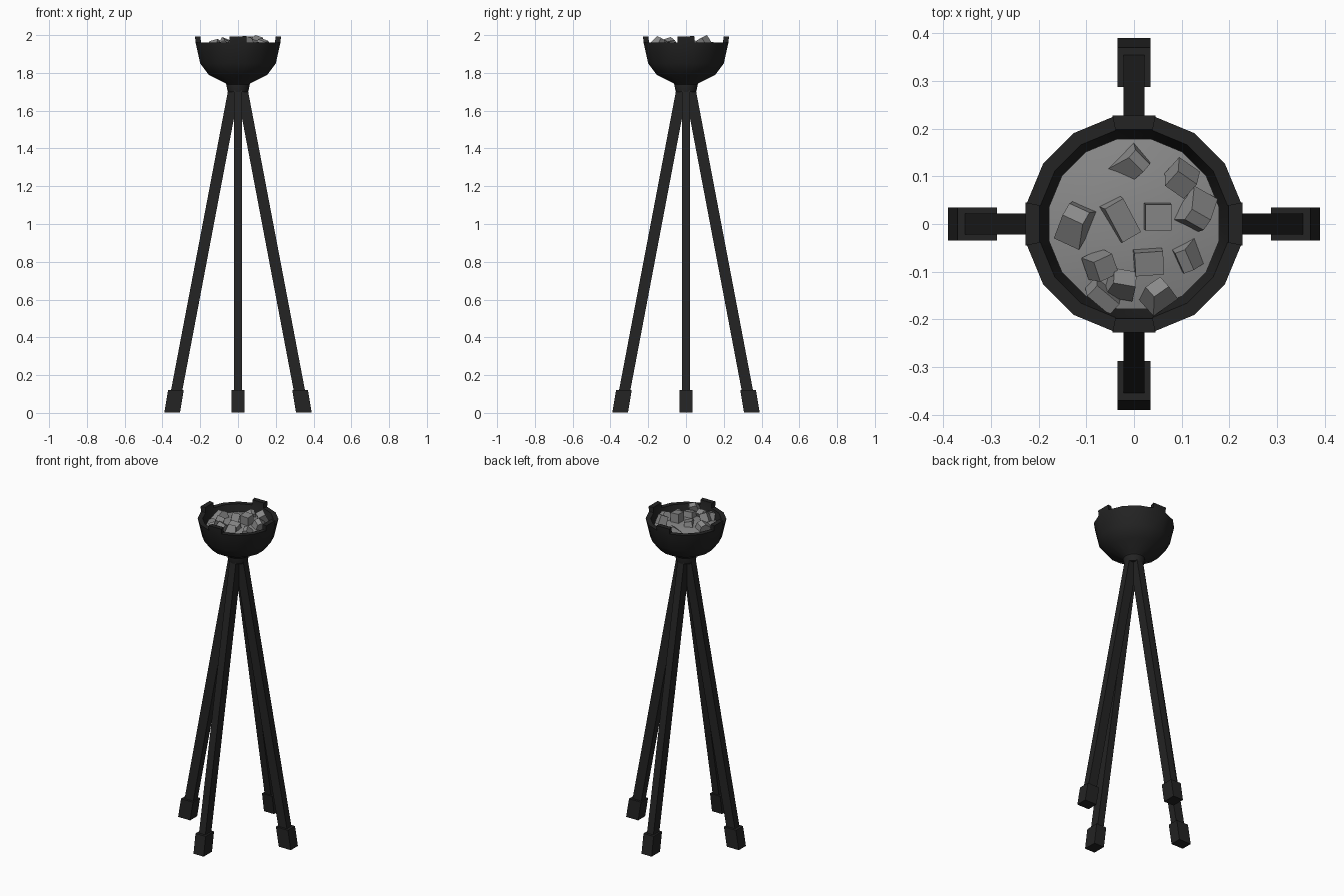
import bpy, bmesh, math
from mathutils import Matrix, Vector, Euler

if "Cube" in bpy.data.objects:
    bpy.data.objects.remove(bpy.data.objects["Cube"])


def material(name, v):
    m = bpy.data.materials.new(name)
    m.diffuse_color = (v, v, v, 1)
    m.use_nodes = True
    m.node_tree.nodes["Principled BSDF"].inputs["Base Color"].default_value = m.diffuse_color
    return m


IRON = material("black iron", 0.017)
COAL = material("grey coal", 0.25)
N = 16


def finish(bm, name, mat, smooth=None):
    bmesh.ops.recalc_face_normals(bm, faces=bm.faces)
    me = bpy.data.meshes.new(name)
    bm.to_mesh(me)
    bm.free()
    ob = bpy.data.objects.new(name, me)
    bpy.context.collection.objects.link(ob)
    me.materials.append(mat)
    if smooth:
        bpy.ops.object.select_all(action='DESELECT')
        ob.select_set(True)
        bpy.context.view_layer.objects.active = ob
        bpy.ops.object.shade_smooth_by_angle(angle=math.radians(smooth))
    return ob


def lathe(bm, profile, sides=N):
    """Rings at half-step angles, so flats face the axes; ends are capped."""
    rings = []
    for r, z in profile:
        rings.append([bm.verts.new((r * math.cos((i + .5) * math.tau / sides),
                                    r * math.sin((i + .5) * math.tau / sides), z))
                      for i in range(sides)])
    for a, b in zip(rings, rings[1:]):
        for i in range(sides):
            j = (i + 1) % sides
            bm.faces.new((a[i], a[j], b[j], b[i]))
    bm.faces.new(rings[0])
    bm.faces.new(rings[-1])


def hexa(bm, bottom, top):
    """Block between two rectangles (x0, x1, half width, z)."""
    vs = []
    for x0, x1, w, z in (bottom, top):
        vs.append([bm.verts.new(p) for p in
                   ((x0, -w, z), (x1, -w, z), (x1, w, z), (x0, w, z))])
    a, b = vs
    bm.faces.new(a)
    bm.faces.new(b)
    for i in range(4):
        j = (i + 1) % 4
        bm.faces.new((a[i], a[j], b[j], b[i]))


# Bowl with thick rim; the rim faces on the four axes rise into lugs
bm = bmesh.new()
lathe(bm, [(.06, 1.735), (.068, 1.745), (.158, 1.79), (.204, 1.85), (.229, 1.96),
           (.200, 1.96), (.172, 1.86), (.12, 1.82)])
bm.faces.ensure_lookup_table()
lugs = []
for f in bm.faces:
    c = f.calc_center_median()
    if abs(c.z - 1.96) < 1e-4 and min(abs(c.x), abs(c.y)) < 1e-3:
        lugs.append(f)
out = bmesh.ops.extrude_discrete_faces(bm, faces=lugs)
for f in out['faces']:
    for v in f.verts:
        v.co = Vector((v.co.x * 1.013, v.co.y * 1.013, 1.992))
finish(bm, "bowl", IRON, 35)

# Collar under the bowl
bm = bmesh.new()
lathe(bm, [(.055, 1.70), (.062, 1.73), (.062, 1.742)])
finish(bm, "collar", IRON, 35)

# Four splayed legs with block feet
for k, side in enumerate(("right", "back", "left", "front")):
    rot = Matrix.Rotation(k * math.pi / 2, 4, 'Z')
    bm = bmesh.new()
    hexa(bm, (.306, .366, .022, .06), (-.008, .051, .022, 1.715))
    bm.transform(rot)
    finish(bm, side + "_leg", IRON)
    bm = bmesh.new()
    hexa(bm, (.307, .39, .035, .003), (.287, .37, .035, .122))
    bm.transform(rot)
    finish(bm, side + "_foot", IRON)

# Bed of ash, slightly domed
bm = bmesh.new()
lathe(bm, [(.16, 1.87), (.182, 1.918), (.12, 1.933), (.05, 1.94)])
finish(bm, "coal_bed", COAL, 40)

# Coal chunks: x, y, length, width, turn, tilt x, tilt y, top taper
CHUNKS = [
    (.00, .13, .09, .055, 50, 15, 20, .25), (.10, .095, .055, .05, -35, 25, 15, .9),
    (-.12, .01, .10, .06, 60, -15, 20, .3), (-.03, .01, .05, .09, 30, 12, 10, .9),
    (.05, .015, .055, .055, 0, 3, 3, 1), (.13, .02, .09, .06, 55, 20, -15, .3),
    (.03, -.078, .06, .05, 4, 12, 4, 1), (.11, -.07, .065, .06, 20, 15, -15, .35),
    (-.07, -.088, .05, .05, 25, 18, 20, .9), (-.025, -.125, .06, .045, -10, -30, 10, .8),
    (-.065, -.15, .07, .035, -40, 15, 15, .9), (.05, -.145, .065, .05, 35, -25, 15, .6)]
for n, (x, y, l, w, turn, tx, ty, taper) in enumerate(CHUNKS):
    bm = bmesh.new()
    bmesh.ops.create_cube(bm, size=1)
    for v in bm.verts:
        s = taper if v.co.z > 0 else 1
        v.co = Vector((v.co.x * l * s, v.co.y * w * (s if s > .5 else .8), v.co.z * .055))
    rot = Euler([math.radians(a) for a in (tx, ty, turn)]).to_matrix().to_4x4()
    bm.transform(rot)
    # every chunk peaks just around the lug height
    peak = 2.0 if n == 1 else 1.965 + .03 * ((n * 5) % 7) / 6
    dz = peak - max(v.co.z for v in bm.verts)
    bm.transform(Matrix.Translation((x, y, dz)))
    finish(bm, "coal_chunk_%d" % (n + 1), COAL)
